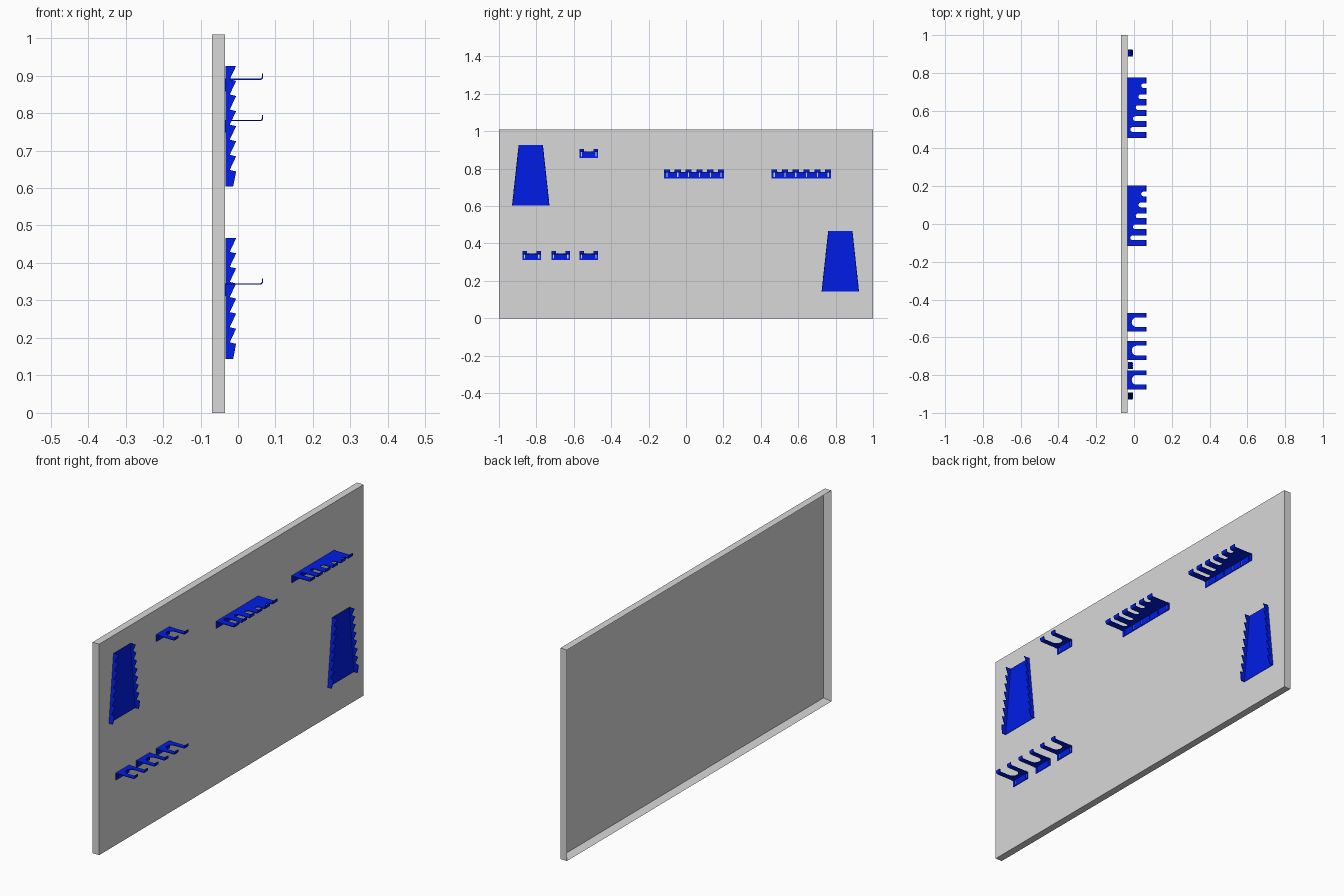
import bpy, bmesh, math
from mathutils import Vector

if "Cube" in bpy.data.objects:
    bpy.data.objects.remove(bpy.data.objects["Cube"], do_unlink=True)


def material(name, color):
    m = bpy.data.materials.new(name)
    m.use_nodes = True
    m.diffuse_color = color
    m.node_tree.nodes["Principled BSDF"].inputs["Base Color"].default_value = color
    return m


GREY = material("light grey panel", (0.69, 0.69, 0.69, 1))
BLUE = material("blue steel", (0.0, 0.012, 0.8, 1))
WALL = -0.035   # front surface of the panel
TIP = 0.067     # outer end of the hooks
T = 0.0035      # sheet thickness


def finish(bm, name, mat):
    bmesh.ops.recalc_face_normals(bm, faces=bm.faces)
    mesh = bpy.data.meshes.new(name)
    bm.to_mesh(mesh)
    bm.free()
    mesh.materials.append(mat)
    ob = bpy.data.objects.new(name, mesh)
    bpy.context.scene.collection.objects.link(ob)


def prism(bm, points, direction):
    """Closed outline swept along a straight direction."""
    face = bm.faces.new([bm.verts.new(p) for p in points])
    swept = bmesh.ops.extrude_face_region(bm, geom=[face], use_keep_orig=True)
    verts = [g for g in swept["geom"] if isinstance(g, bmesh.types.BMVert)]
    bmesh.ops.translate(bm, verts=verts, vec=Vector(direction))


def wall_strip(bm, y0, y1, z0, z1):
    """Thin plate lying against the panel."""
    outline = [(WALL, y0, z0), (WALL, y1, z0), (WALL, y1, z1), (WALL, y0, z1)]
    prism(bm, outline, (T, 0, 0))


def arc(cx, cy, r, a0, a1, n):
    steps = [math.radians(a0 + (a1 - a0) * i / n) for i in range(n + 1)]
    return [(cx + r * math.cos(a), cy + r * math.sin(a)) for a in steps]


# Panel: shallow tray, open at the back
def panel():
    bm = bmesh.new()
    outline = [(-0.07, -1, 0), (-0.07, 1, 0), (-0.07, 1, 1.01), (-0.07, -1, 1.01)]
    prism(bm, outline, (0.035, 0, 0))
    bmesh.ops.recalc_face_normals(bm, faces=bm.faces)
    back = [f for f in bm.faces if all(v.co.x < -0.06 for v in f.verts)]
    bmesh.ops.inset_region(bm, faces=back, thickness=0.02)
    for v in back[0].verts:
        v.co.x = WALL - T
    finish(bm, "back_panel", GREY)


# Hook rack: slotted shelf, slit wall flange and upturned prong tips
def rack(name, y0, y1, z, slots):
    bm = bmesh.new()
    r = 0.008
    bend = TIP - r
    shelf = [(WALL, y1), (WALL, y0), (bend, y0)]
    prongs, edge = [], y0
    for yc, width, start in slots:
        h = width / 2
        shelf.append((bend, yc - h))
        shelf += arc(start + h, yc, h, 270, 90, 10)
        shelf.append((bend, yc + h))
        prongs.append((edge, yc - h))
        edge = yc + h
    prongs.append((edge, y1))
    shelf.append((bend, y1))
    low = z - T / 2
    prism(bm, [(x, y, low) for x, y in shelf], (0, 0, T))

    # Flange: continuous lower edge, with a narrow slit below every prong
    wall_strip(bm, y0, y1, z - 0.032, z - 0.025)
    start = y0
    for a, b in prongs:
        mid = (a + b) / 2
        wall_strip(bm, start, mid - 0.003, z - 0.025, low)
        start = mid + 0.003
    wall_strip(bm, start, y1, z - 0.025, low)

    lip = arc(bend, low + r, r, -90, 0, 5)
    lip += [(TIP, z + 0.015), (TIP - T, z + 0.015)]
    lip += arc(bend, low + r, r - T, 0, -90, 5)
    for a, b in prongs:
        prism(bm, [(x, a, zz) for x, zz in lip], (0, b - a, 0))
    finish(bm, name, BLUE)


# Tapered holder: thin trapezoid plate with a saw-toothed flange on each side
def toothed_holder(name, yc, z0):
    bm = bmesh.new()
    height, teeth, back = 0.322, 8, WALL + 0.002
    pitch = height / teeth

    def half_width(z):
        return 0.1 - 0.035 * (z - z0) / height

    z1 = z0 + height
    plate = [(back, yc + s * half_width(z), z)
             for s, z in ((-1, z0), (1, z0), (1, z1), (-1, z1))]
    prism(bm, plate, (0.002, 0, 0))

    saw = [(back, z0), (back, z1)]
    for i in range(teeth):
        top = z1 - i * pitch
        saw += [(-0.005, top), (-0.022, top - 0.9 * pitch)]
    saw[-1] = (-0.013, z0)
    for side in (-1, 1):
        prism(bm, [(x, yc + side * half_width(z), z) for x, z in saw],
              (0, -side * T, 0))
    finish(bm, name, BLUE)


panel()

toothed_holder("upper_toothed_holder", -0.83, 0.604)
toothed_holder("lower_toothed_holder", 0.825, 0.144)

# Single hooks
for name, y, z in (("upper_hook", -0.52, 0.89), ("lower_hook_inner", -0.52, 0.344),
                   ("lower_hook_middle", -0.67, 0.344), ("lower_hook_outer", -0.825, 0.344)):
    rack(name, y - 0.05, y + 0.05, z, [(y, 0.052, -0.012)])

# Long racks with slots that get shorter toward +y
for name, y in (("middle_rack", 0.043), ("side_rack", 0.616)):
    slots = [(y + 0.058 * (i - 2), 0.025, -0.02 + 0.0145 * i) for i in range(5)]
    rack(name, y - 0.16, y + 0.16, 0.78, slots)
